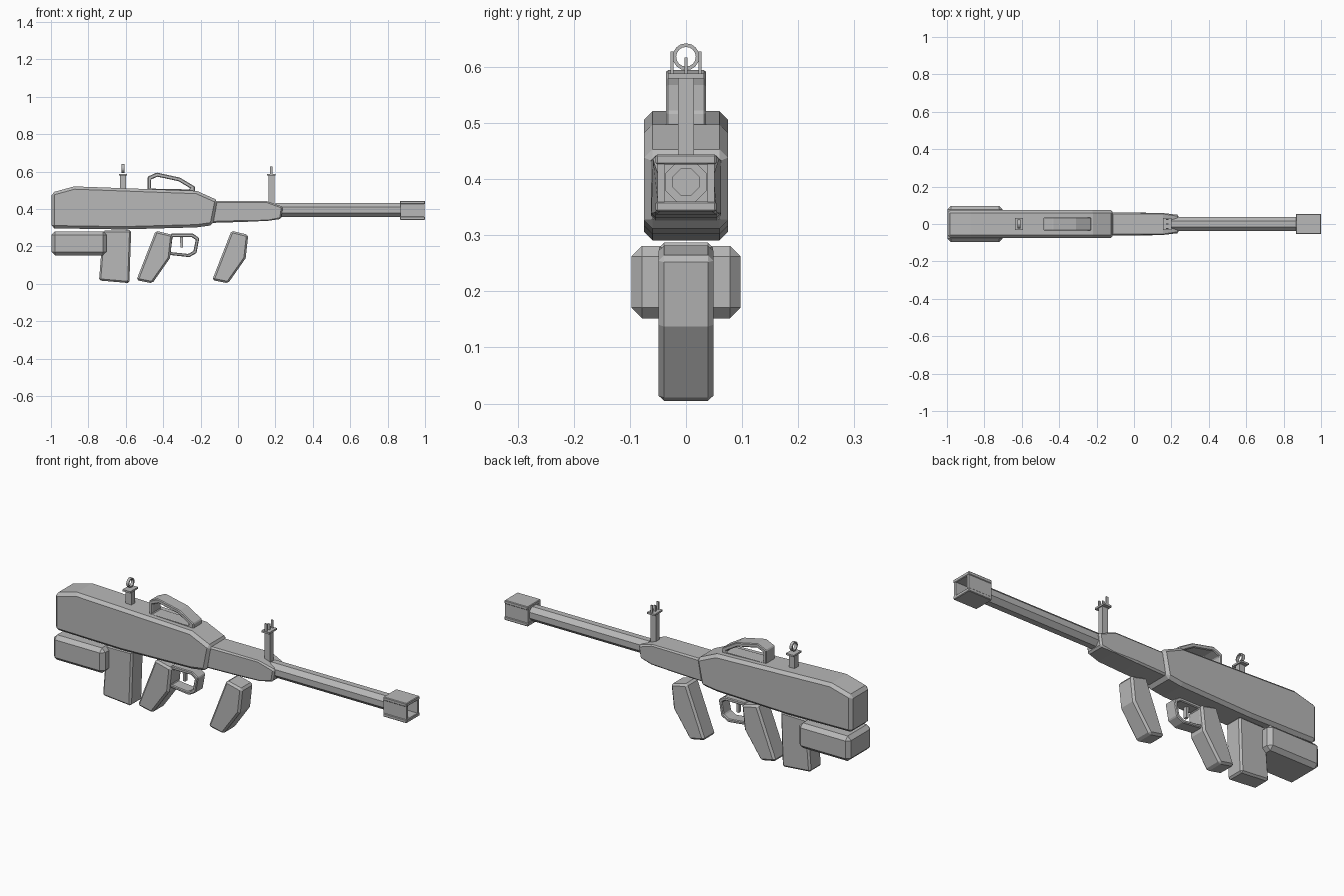
import bpy, bmesh, math
from mathutils import Vector

if "Cube" in bpy.data.objects:
    bpy.data.objects.remove(bpy.data.objects["Cube"])

grey = bpy.data.materials.new("gunmetal_grey")
grey.diffuse_color = (0.48, 0.48, 0.48, 1)
grey.use_nodes = True
grey.node_tree.nodes["Principled BSDF"].inputs["Base Color"].default_value = grey.diffuse_color


def finish(name, bm, bevel=0.0):
    bmesh.ops.recalc_face_normals(bm, faces=bm.faces)
    me = bpy.data.meshes.new(name)
    bm.to_mesh(me)
    bm.free()
    me.materials.append(grey)
    ob = bpy.data.objects.new(name, me)
    bpy.context.collection.objects.link(ob)
    if bevel:
        m = ob.modifiers.new("chamfer", 'BEVEL')
        m.width = bevel
        m.segments = 1
        m.limit_method = 'ANGLE'
        m.angle_limit = math.radians(35)
    return ob


def prism(name, pts, half, bevel=0.0, taper=None):
    """Side profile in x, z extruded to +-half in y; taper = (x start, factor)."""
    bm = bmesh.new()
    loops = []
    for s in (-1, 1):
        loops.append([bm.verts.new((x, s * half * (taper[1] if taper and x > taper[0] else 1), z))
                      for x, z in pts])
        bm.faces.new(loops[-1])
    n = len(pts)
    for i in range(n):
        j = (i + 1) % n
        bm.faces.new((loops[0][i], loops[0][j], loops[1][j], loops[1][i]))
    return finish(name, bm, bevel)


def frame(name, outer, inner, place, lo, hi, bevel=0.0):
    """Closed ring between two outlines; place maps (u, v, depth) to a point."""
    bm = bmesh.new()
    o0, i0, i1, o1 = [[bm.verts.new(place(u, v, d)) for u, v in pts]
                      for pts, d in ((outer, lo), (inner, lo), (inner, hi), (outer, hi))]
    n = len(outer)
    for a, b in ((o0, i0), (i0, i1), (i1, o1), (o1, o0)):
        for k in range(n):
            j = (k + 1) % n
            bm.faces.new((a[k], a[j], b[j], b[k]))
    return finish(name, bm, bevel)


def box(name, x0, x1, y0, y1, z0, z1, bevel=0.0):
    bm = bmesh.new()
    bmesh.ops.create_cube(bm, size=1)
    for v in bm.verts:
        v.co = Vector((x1 if v.co.x > 0 else x0, y1 if v.co.y > 0 else y0, z1 if v.co.z > 0 else z0))
    return finish(name, bm, bevel)


def circle(cy, cz, r, n, turn=0.0):
    return [(cy + r * math.cos(2 * math.pi * (i + turn) / n),
             cz + r * math.sin(2 * math.pi * (i + turn) / n)) for i in range(n)]


side = lambda u, v, d: (u, d, v)    # outline in x, z
across = lambda u, v, d: (d, u, v)  # outline in y, z

# Main housing and forward receiver
prism("main_body", [(-0.997, 0.297), (-0.997, 0.488), (-0.875, 0.521), (-0.22, 0.497),
                    (-0.108, 0.447), (-0.135, 0.314), (-0.22, 0.302), (-0.62, 0.291)], 0.075, 0.015)
prism("receiver", [(-0.14, 0.326), (-0.12, 0.442), (0.155, 0.442), (0.24, 0.412),
                   (0.23, 0.347), (0.16, 0.337), (0.03, 0.331)], 0.062, 0.008, (0.2, 0.78))

# Rear lower block, magazine and two grips
box("rear_block", -0.997, -0.703, -0.0975, 0.0975, 0.152, 0.281, 0.019)
prism("magazine", [(-0.722, 0.285), (-0.571, 0.287), (-0.581, 0.004), (-0.743, 0.018)], 0.048, 0.009)
grip = [(-0.035, 0.284), (0.055, 0.262), (0.041, 0.137), (-0.053, 0.003), (-0.138, 0.02)]
prism("front_grip", grip, 0.049, 0.01)
prism("rear_grip", [(x - 0.405, z) for x, z in grip], 0.049, 0.01)

# Trigger and its guard
frame("trigger_guard",
      [(-0.36, 0.268), (-0.24, 0.268), (-0.207, 0.245), (-0.222, 0.165), (-0.26, 0.143), (-0.37, 0.155)],
      [(-0.35, 0.25), (-0.248, 0.25), (-0.226, 0.236), (-0.238, 0.176), (-0.266, 0.16), (-0.36, 0.17)],
      side, -0.032, 0.032, 0.004)
prism("trigger", [(-0.31, 0.255), (-0.295, 0.255), (-0.295, 0.195), (-0.308, 0.195)], 0.009)

# Carrying handle
frame("carry_handle",
      [(-0.483, 0.496), (-0.483, 0.573), (-0.435, 0.595), (-0.31, 0.568), (-0.23, 0.52), (-0.23, 0.49)],
      [(-0.466, 0.509), (-0.466, 0.558), (-0.43, 0.573), (-0.318, 0.549), (-0.255, 0.511), (-0.26, 0.505)],
      side, -0.036, 0.036, 0.005)

# Barrel with a recessed bore
bm = bmesh.new()
rings = [[bm.verts.new((x, y, z)) for y, z in circle(0, 0.395, r, 8, 0.5)]
         for x, r in ((0.2, 0.04), (0.89, 0.04), (0.89, 0.025), (0.82, 0.025))]
for a, b in zip(rings, rings[1:]):
    for k in range(8):
        bm.faces.new((a[k], a[k - 1], b[k - 1], b[k]))
bm.faces.new(rings[0])
bm.faces.new(rings[-1])
finish("barrel", bm)

# Square muzzle: top and bottom plates, thin sides and a back wall
for label, z0, z1 in (("top", 0.426, 0.444), ("bottom", 0.342, 0.36)):
    box("muzzle_" + label, 0.866, 1.0, -0.054, 0.054, z0, z1, 0.003)
for label, s in (("left", 1), ("right", -1)):
    box("muzzle_side_" + label, 0.868, 0.998, *sorted((s * 0.038, s * 0.051)), 0.355, 0.43)
box("muzzle_back", 0.869, 0.884, -0.045, 0.045, 0.355, 0.43)

# Sights: post and plate each, ring at the rear, three prongs at the front
for label, x, base in (("rear", -0.615, 0.49), ("front", 0.178, 0.42)):
    box(label + "_sight_post", x - 0.016, x + 0.016, -0.0145, 0.0145, base, 0.582)
    box(label + "_sight_plate", x - 0.022, x + 0.022, -0.032, 0.032, 0.579, 0.588)
frame("rear_sight_ring", circle(0, 0.618, 0.024, 16), circle(0, 0.618, 0.0175, 16),
      across, -0.622, -0.608)
for label, y, w, top in (("left", 0.025, 0.003, 0.627), ("middle", 0, 0.003, 0.617), ("right", -0.025, 0.003, 0.627)):
    box("front_sight_prong_" + label, 0.172, 0.184, y - w, y + w, 0.585, top)
